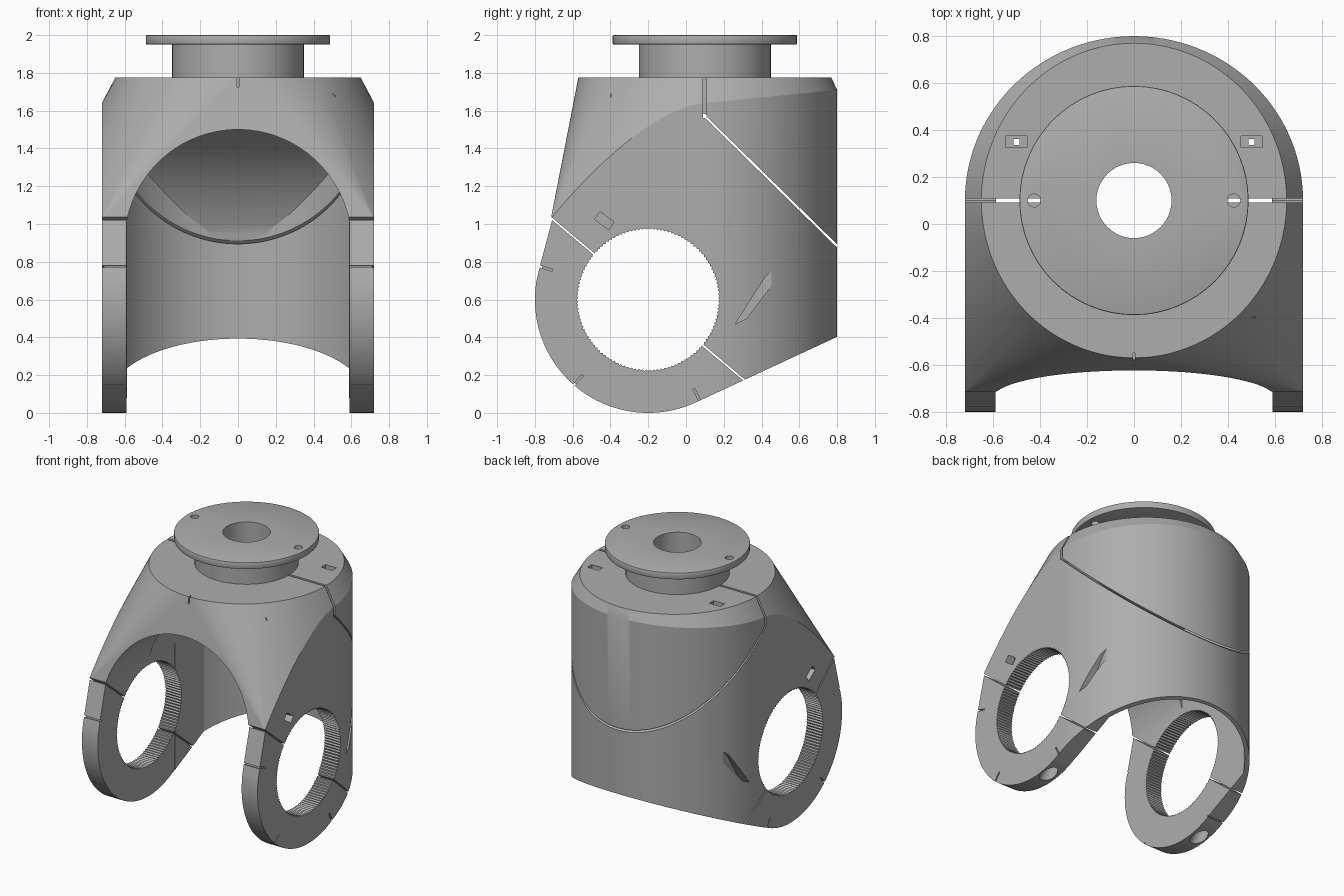
import bpy, bmesh
from math import sin, cos, pi, radians, acos
from mathutils import Vector

if "Cube" in bpy.data.objects:
    bpy.data.objects.remove(bpy.data.objects["Cube"])

grey = bpy.data.materials.new("plain grey")
grey.use_nodes = True
colour = (0.42, 0.42, 0.42, 1)
grey.diffuse_color = colour
grey.node_tree.nodes["Principled BSDF"].inputs["Base Color"].default_value = colour

AXLE = Vector((-0.2, 0.6))      # arm hole centre in (y, z)
MID = 0.1                       # y of the neck axis
TOP = 1.775                     # top of the body


def make(name, bm):
    bmesh.ops.recalc_face_normals(bm, faces=bm.faces)
    me = bpy.data.meshes.new(name)
    bm.to_mesh(me)
    bm.free()
    me.materials.append(grey)
    ob = bpy.data.objects.new(name, me)
    bpy.context.collection.objects.link(ob)
    return ob


def loft(name, loops):
    """Closed solid through loops of equal length; coinciding points are merged."""
    bm = bmesh.new()
    rings = [[bm.verts.new(p) for p in loop] for loop in loops]
    bm.faces.new(rings[0])
    bm.faces.new(rings[-1])
    for a, b in zip(rings, rings[1:]):
        for i in range(len(a)):
            j = (i + 1) % len(a)
            bm.faces.new((a[i], a[j], b[j], b[i]))
    bmesh.ops.remove_doubles(bm, verts=bm.verts, dist=1e-5)
    return make(name, bm)


def prism(name, pts, axis, lo, hi):
    """Extrude a 2D outline along an axis; the outline uses the other two axes in order."""
    k = "xyz".index(axis)
    return loft(name, [[(*p[:k], h, *p[k:]) for p in map(tuple, pts)] for h in (lo, hi)])


def cyl(name, r, p, q, seg=32):
    p, q = Vector(p), Vector(q)
    bm = bmesh.new()
    bmesh.ops.create_cone(bm, cap_ends=True, segments=seg, radius1=r, radius2=r, depth=(q - p).length)
    rot = (q - p).to_track_quat('Z', 'Y')
    for v in bm.verts:
        v.co = rot @ v.co + (p + q) / 2
    return make(name, bm)


def bar(p, q, w):
    """Rectangle of width w around the segment p-q."""
    p, q = Vector(p), Vector(q)
    d = (q - p).normalized() * w / 2
    n = Vector((-d.y, d.x))
    return [p + n, q + n, q - n, p - n]


def rect(x, y, w, h):
    return bar((x - w / 2, y), (x + w / 2, y), h)


def radial(deg, r):
    return AXLE + Vector((cos(radians(deg)), sin(radians(deg)))) * r


def boolean(ob, tool, op='DIFFERENCE'):
    tool.hide_render = True
    m = ob.modifiers.new("cut", 'BOOLEAN')
    m.operation, m.solver, m.object = op, 'EXACT', tool
    bpy.context.view_layer.objects.active = ob
    bpy.ops.object.modifier_apply(modifier=m.name)
    bpy.data.objects.remove(tool)


# Body: round cap blending into a rim that drops along the arms to the front corners
def column(d):
    """Top, rim and low point at d degrees from the right; negative is the front."""
    c, s = cos(radians(d)), sin(radians(d))
    top = (0.65 * c, MID + 0.67 * s, TOP)
    if d >= 0:
        x, y = 0.72 * c, MID + 0.70 * s
        return top, (x, y, 1.64 + 0.07 * s), (x, y, -0.2)
    t = min(-d / 50, 1)
    return top, (0.72, MID - 0.815 * t, 1.64 - 0.61 * t ** 1.6), (0.72, MID - 1.1 * t, -0.2)


half = [column(d) for d in range(-90, 90, 2)]
mirrored = [[(-x, y, z) for x, y, z in col] for col in reversed(half)]
columns = half + [column(90)] + mirrored
body = loft("yoke_body", list(zip(*columns)))

# Side outline: arm rings and the sloping underside
side = [radial(d, 0.6) for d in range(165, 294, 3)]
side += [radial(294.2, 0.6), (0.9, 0.449), (0.9, 2), (-0.8, 2), (-0.8, 1.1), (-0.706, 1.03)]
boolean(body, prism("side_outline", side, 'x', -0.9, 0.9), 'INTERSECT')

# Concave front saddle
boolean(body, cyl("saddle_cutter", 1.56, (0, -2.14, 1.045), (0, -2.14, 1.9), 192))

# Cavity: front arch, then the round back wall with swing clearance
t0 = acos(0.59 / 0.6)
arch = [(0.59, -0.5)]
for i in range(49):
    a = t0 + (pi - 2 * t0) * i / 48
    arch.append((0.6 * cos(a), 0.9 + 0.6 * sin(a)))
arch.append((-0.59, -0.5))
boolean(body, prism("arch_cutter", arch, 'y', -1.5, 0.1))
t1 = acos(0.588 / 0.68)
plan = [(0.588, -0.2)]
for i in range(65):
    a = t1 + (pi - 2 * t1) * i / 64
    plan.append((0.68 * cos(a), MID + 0.68 * sin(a)))
plan.append((-0.588, -0.2))
room = prism("room_cutter", plan, 'z', -0.8, 1.8)
boolean(room, cyl("swing", 1.028, (-1, *AXLE), (1, *AXLE), 128), 'INTERSECT')
boolean(body, room)

# Knurled arm holes with a plain rim
knurl = [radial(1.5 * i, 0.371 if i % 2 else 0.379) for i in range(240)]
boolean(body, prism("knurl_cutter", knurl, 'x', -0.9, 0.9))
for s in (-1, 1):
    boolean(body, cyl("rim_cutter", 0.39, (s * 0.695, *AXLE), (s * 0.8, *AXLE), 96))

# Split lines of the arm clamps and the rear cap
for deg in (140, -40):
    boolean(body, prism("clamp_split", bar(radial(deg, 0.3), radial(deg, 0.7), 0.01), 'x', -0.9, 0.9))
boolean(body, prism("cap_split", bar((MID, 1.57), (0.87, 0.815), 0.012), 'x', -0.9, 0.9))

# Neck bore through the cap and the small front notch
boolean(body, cyl("bore_cutter", 0.16, (0, MID, 1.2), (0, MID, 1.9), 48))
boolean(body, prism("notch_cutter", rect(0, -0.57, 0.01, 0.04), 'z', 1.725, 1.9))

down = Vector((-0.643, -0.766))     # direction of the clamp screws
pocket = [(0.26, 0.47), (0.32, 0.5), (0.48, 0.71), (0.48, 0.77), (0.42, 0.72), (0.33, 0.58)]
for s in (-1, 1):
    # Upright part of the cap split
    lo, hi = sorted((s * 0.2, s * 0.9))
    boolean(body, prism("cap_split", bar((MID, 1.562), (MID, 1.9), 0.018), 'x', lo, hi))
    # Cap screws with counterbore
    boolean(body, cyl("cap_screw", 0.052, (s * 0.495, -1, 1.67), (s * 0.495, -0.3, 1.67), 24))
    boolean(body, cyl("cap_screw", 0.022, (s * 0.495, -0.4, 1.67), (s * 0.495, -0.2, 1.67), 16))
    # Clamp screws
    for deg in (140, -40):
        p = radial(deg, 0.45)
        a, b = p + down * 0.28, p + down * 0.8
        boolean(body, cyl("clamp_screw", 0.05, (s * 0.66, *a), (s * 0.66, *b), 24))
    # Nut pockets and slots
    lo, hi = sorted((s * 0.622, s * 0.9))
    boolean(body, prism("nut_pocket", pocket, 'x', lo, hi))
    lo, hi = sorted((s * 0.66, s * 0.9))
    slot = bar((-0.47, 1.045), (-0.395, 0.99), 0.05)
    boolean(body, prism("clamp_slot", slot, 'x', lo, hi))
    boolean(body, prism("cap_slot", rect(s * 0.5, 0.35, 0.09, 0.05), 'z', 1.7, 1.9))
    boolean(body, prism("cap_slot", rect(s * 0.5, 0.35, 0.026, 0.026), 'z', 0.9, 1.8))
    # Index marks on the arm rings
    lo, hi = sorted((s * 0.71, s * 0.9))
    a, b = sorted((s * 0.5, s * 0.8))
    for deg in (163, 229, -63):
        mark = bar(radial(deg, 0.53), radial(deg, 0.65), 0.011)
        boolean(body, prism("face_mark", mark, 'x', lo, hi))
        mark = bar(radial(deg, 0.588), radial(deg, 0.65), 0.011)
        boolean(body, prism("edge_mark", mark, 'x', a, b))

# Neck and mounting flange
neck = cyl("neck", 0.35, (0, MID, TOP), (0, MID, 1.955), 48)
flange = cyl("mounting_flange", 0.488, (0, MID, 1.95), (0, MID, 2.0), 64)
bev = flange.modifiers.new("edge", 'BEVEL')
bev.width, bev.segments = 0.006, 2
bpy.context.view_layer.objects.active = flange
bpy.ops.object.modifier_apply(modifier=bev.name)
for part in (neck, flange):
    boolean(part, cyl("bore_cutter", 0.16, (0, MID, 1.7), (0, MID, 2.1), 48))
for s in (-1, 1):
    boolean(flange, cyl("flange_hole", 0.028, (s * 0.425, MID, 1.9), (s * 0.425, MID, 2.1), 16))

# Smooth curved faces, keep edges crisp
for ob in (body, neck, flange):
    bpy.ops.object.select_all(action='DESELECT')
    ob.select_set(True)
    bpy.context.view_layer.objects.active = ob
    bpy.ops.object.shade_smooth_by_angle(angle=radians(25))
